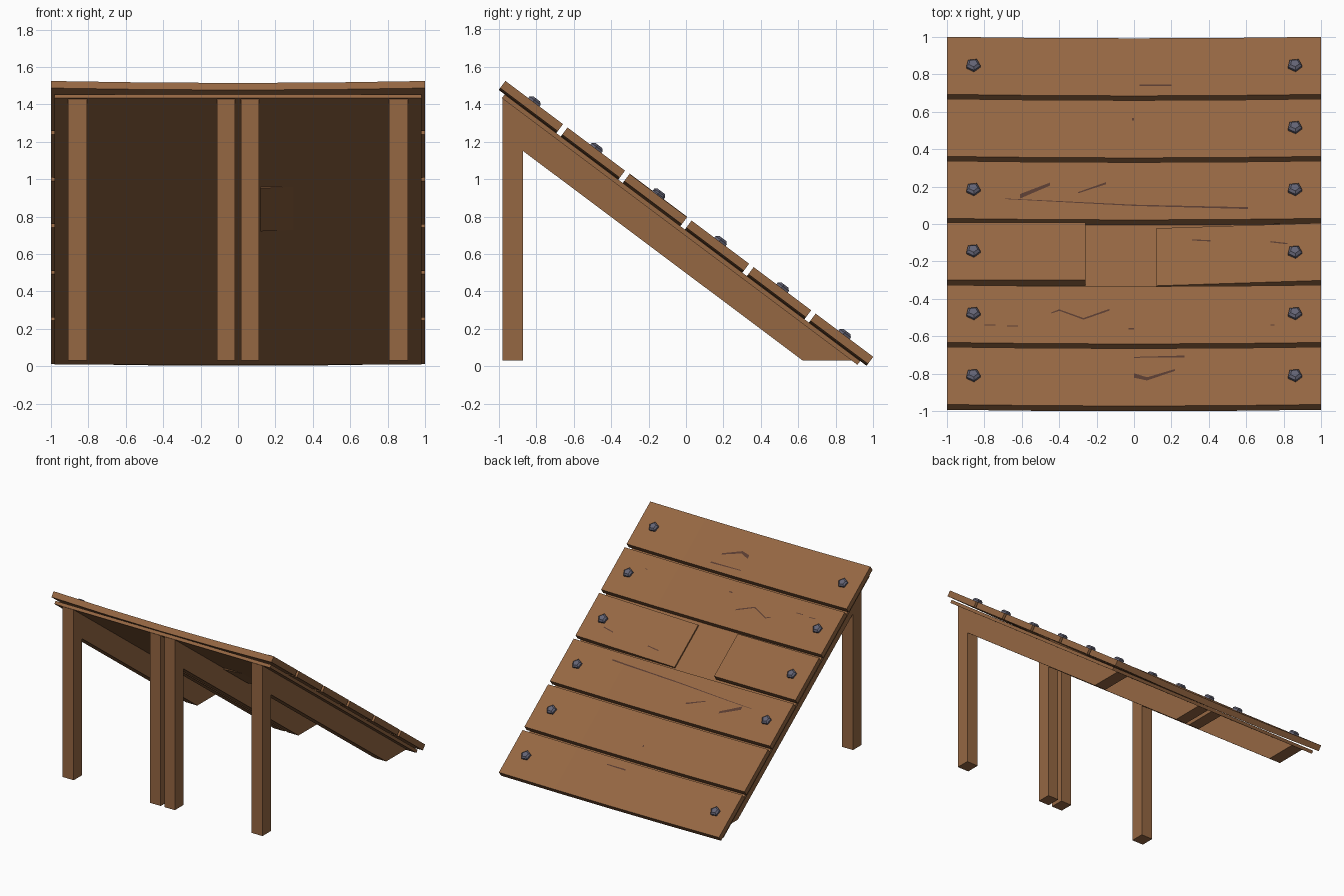
import bpy
import bmesh
import math
from mathutils import Vector, Matrix

cube = bpy.data.objects.get("Cube")
if cube:
    bpy.data.objects.remove(cube, do_unlink=True)


def material(name, rgb):
    mat = bpy.data.materials.new(name)
    mat.use_nodes = True
    color = (*rgb, 1.0)
    mat.diffuse_color = color
    mat.node_tree.nodes["Principled BSDF"].inputs["Base Color"].default_value = color
    return mat


WOOD = material("brown wood", (0.30, 0.135, 0.055))
SCRATCH = material("dark scratch", (0.10, 0.045, 0.03))
METAL = material("grey metal", (0.125, 0.125, 0.175))

# Slope frame: origin at the high edge, running down towards the back
ORIGIN = Vector((0, -0.965, 1.525))
DOWN = Vector((0, 0.8, -0.6))
NORMAL = Vector((0, 0.6, 0.8))
PITCH, GAP, THICK, SAG = 0.4145, 0.03, 0.047, 0.013


def on_slope(x, s, n):
    return ORIGIN + Vector((x, 0, 0)) + DOWN * s + NORMAL * n


def finish(bm, name, mat):
    bmesh.ops.recalc_face_normals(bm, faces=bm.faces)
    mesh = bpy.data.meshes.new(name)
    bm.to_mesh(mesh)
    bm.free()
    mesh.materials.append(mat)
    obj = bpy.data.objects.new(name, mesh)
    bpy.context.collection.objects.link(obj)
    return obj


def loft(name, sections, mat):
    """Join matching rings of points and cap both ends."""
    bm = bmesh.new()
    rings = [[bm.verts.new(p) for p in sec] for sec in sections]
    for a, b in zip(rings, rings[1:]):
        for i in range(len(a)):
            j = (i + 1) % len(a)
            bm.faces.new((a[i], a[j], b[j], b[i]))
    bm.faces.new(rings[0])
    bm.faces.new(rings[-1])
    return finish(bm, name, mat)


def board(name, xs, s0, s1, thick, height):
    loft(name, [[on_slope(x, s0, height(x)), on_slope(x, s1, height(x)),
                 on_slope(x, s1, height(x) - thick), on_slope(x, s0, height(x) - thick)]
                for x in xs], WOOD)


# Height of a sagging plank, straight between its five cross-sections
BOW_XS = [-1, -0.5, 0, 0.5, 1]


def bow(x):
    a = min(math.floor(x * 2) / 2, 0.5)
    ha, hb = (-SAG * (1 - v * v) for v in (a, a + 0.5))
    return ha + (hb - ha) * (x - a) * 2


def sunk(x):
    return -0.054 * (1 - x)


def level(x):
    return 0.002


# Deck planks, the third one broken in two
for row in range(6):
    s0 = row * PITCH
    s1 = s0 + PITCH - GAP
    if row == 2:
        board("broken_plank_right", [-1, -0.26], s0, s1, THICK, level)
        board("broken_plank_left", [0.12, 1], s0, s1, THICK, sunk)
    else:
        board(f"plank_{row + 1}", BOW_XS, s0, s1, THICK, bow)

# Backing sheet under the planks
board("backing_sheet", [-0.98, 0.98], 0.04, 2.415, 0.025, lambda x: -0.06)

# Legs: post and sloping beam in one profile
LEG = [(-0.98, 0.03), (-0.87, 0.03), (-0.87, 1.15), (0.625, 0.03),
       (0.89, 0.03), (-0.98, 1.432)]
for side, label in ((-1, "right"), (1, "left")):
    for x, width, place in ((0.858, 0.102, "outer"), (0.064, 0.096, "inner")):
        loft(f"{place}_{label}_leg",
             [[Vector((side * x + e * width / 2, y, z)) for y, z in LEG] for e in (-1, 1)],
             WOOD)

# Five-sided bolts, one missing
ROT = Matrix((Vector((1, 0, 0)), -DOWN, NORMAL)).transposed()


def bolt(x, s, n):
    centre = on_slope(x, s, n)
    rings = []
    for radius, height in ((0.04, -0.01), (0.04, 0.014), (0.025, 0.026)):
        ring = []
        for k in range(5):
            a = math.tau * k / 5 + 0.2
            ring.append(centre + ROT @ Vector((radius * math.cos(a), radius * math.sin(a), height)))
        rings.append(ring)
    loft("bolt", rings, METAL)


for row in range(6):
    for x in (-0.86, 0.86):
        if (row, x) != (4, -0.86):
            n = bow(x) if row != 2 else (sunk(x) if x > 0 else level(x))
            bolt(x, row * PITCH + (PITCH - GAP) / 2, n)


# Scratches: thin tapered strips lying on the planks
def scratch(points, w0, w1, height=bow):
    path = []
    for (xa, ya), (xb, yb) in zip(points, points[1:]):
        path += [(xa + (xb - xa) * k / 6, ya + (yb - ya) * k / 6) for k in range(6)]
    path.append(points[-1])
    bm = bmesh.new()
    rows = []
    for i, (x, y) in enumerate(path):
        w = w0 + (w1 - w0) * i / (len(path) - 1)
        n = height(x) + 0.002
        s = (y - ORIGIN.y - NORMAL.y * n) / DOWN.y
        rows.append([bm.verts.new(on_slope(x, s + d * w, n)) for d in (-0.5, 0.5)])
    for a, b in zip(rows, rows[1:]):
        bm.faces.new((a[0], b[0], b[1], a[1]))
    for f in bm.faces:
        f.normal_update()
        if f.normal.z < 0:
            f.normal_flip()
    mesh = bpy.data.meshes.new("scratch")
    bm.to_mesh(mesh)
    bm.free()
    mesh.materials.append(SCRATCH)
    bpy.context.collection.objects.link(bpy.data.objects.new("scratch", mesh))


scratch([(0.03, 0.742), (0.2, 0.742)], 0.012, 0.008)
scratch([(-0.01, 0.56), (0.0, 0.56)], 0.015, 0.015)
scratch([(-0.61, 0.148), (-0.45, 0.213)], 0.03, 0.02)
scratch([(-0.3, 0.167), (-0.15, 0.218)], 0.008, 0.014)
scratch([(-0.69, 0.135), (0, 0.1), (0.61, 0.085)], 0.004, 0.012)
scratch([(0.31, -0.085), (0.41, -0.09)], 0.008, 0.008, sunk)
scratch([(0.73, -0.095), (0.82, -0.105)], 0.008, 0.008, sunk)
scratch([(-0.44, -0.475), (-0.4, -0.46), (-0.27, -0.507), (-0.13, -0.458)], 0.008, 0.012)
scratch([(-0.8, -0.54), (-0.74, -0.54)], 0.006, 0.006)
scratch([(-0.68, -0.546), (-0.62, -0.546)], 0.006, 0.006)
scratch([(-0.03, -0.56), (0.0, -0.56)], 0.01, 0.01)
scratch([(0.73, -0.54), (0.75, -0.54)], 0.006, 0.006)
scratch([(0, -0.713), (0.27, -0.708)], 0.006, 0.012)
scratch([(0, -0.81), (0.07, -0.828), (0.22, -0.78)], 0.03, 0.012)
